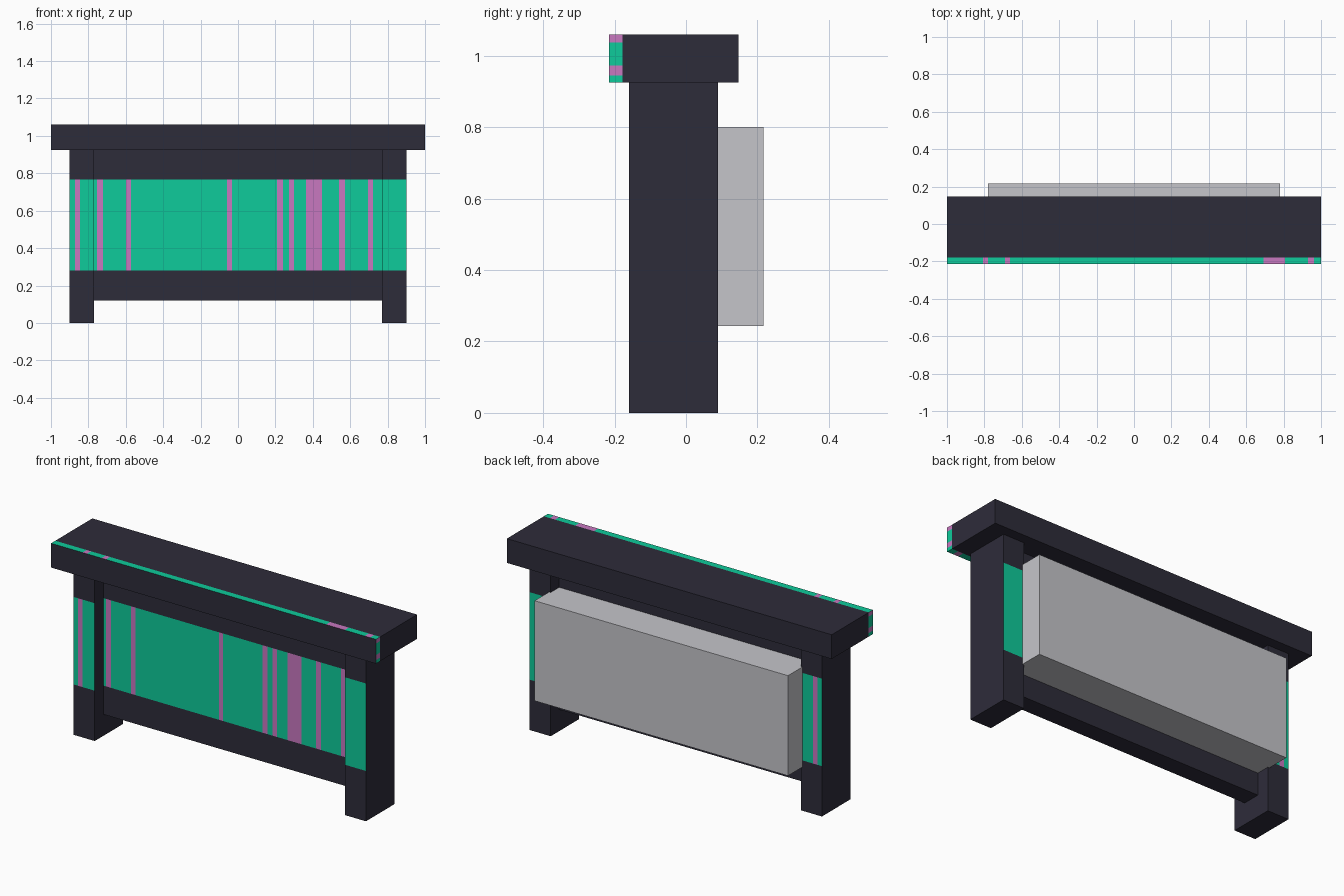
import bpy, bmesh

if "Cube" in bpy.data.objects:
    bpy.data.objects.remove(bpy.data.objects["Cube"])

def material(name, rgb):
    m = bpy.data.materials.new(name)
    m.diffuse_color = (*rgb, 1)
    m.use_nodes = True
    m.node_tree.nodes["Principled BSDF"].inputs["Base Color"].default_value = m.diffuse_color
    return m

DARK, GREEN, PINK = 0, 1, 2
PAINT = [material("dark slate", (0.027, 0.025, 0.042)),
         material("green", (0.0044, 0.597, 0.328)),
         material("pink", (0.578, 0.188, 0.527))]
GREY = [material("light grey", (0.558, 0.558, 0.591))]

def box(name, lo, hi, mats, cuts=((), (), ()), rule=None):
    """Box from corner to corner, sliced at the given x, y, z values and coloured by rule."""
    bm = bmesh.new()
    bmesh.ops.create_cube(bm, size=1)
    for v in bm.verts:
        v.co = [lo[i] if v.co[i] < 0 else hi[i] for i in range(3)]
    for axis in range(3):
        normal = [float(i == axis) for i in range(3)]
        for c in cuts[axis]:
            if lo[axis] + 1e-4 < c < hi[axis] - 1e-4:
                bmesh.ops.bisect_plane(bm, geom=bm.verts[:] + bm.edges[:] + bm.faces[:],
                                       plane_co=[n * c for n in normal], plane_no=normal)
    bm.normal_update()
    if rule:
        for f in bm.faces:
            f.material_index = rule(f.calc_center_median(), f.normal)
    me = bpy.data.meshes.new(name)
    bm.to_mesh(me)
    bm.free()
    for m in mats:
        me.materials.append(m)
    ob = bpy.data.objects.new(name, me)
    bpy.context.collection.objects.link(ob)
    return ob

def stripe(value, ranges):
    return PINK if any(a < value < b for a, b in ranges) else GREEN

def edges(ranges):
    return [e for r in ranges for e in r]

# Pink stripes on the green band (x), and on the top beam's front lip (x and z)
BAND = [(-0.872, -0.845), (-0.754, -0.722), (-0.599, -0.572), (-0.059, -0.032),
        (0.209, 0.241), (0.273, 0.299), (0.364, 0.449), (0.54, 0.572), (0.695, 0.722)]
LIP_X = [(-0.807, -0.78), (-0.69, -0.663), (0.692, 0.807), (0.93, 0.963)]
LIP_Z = [(0.945, 0.973), (1.037, 1.06)]
BAND_LO, BAND_HI, LIP_Y = 0.28, 0.767, -0.178

def band_rule(c, n):
    if abs(n.y) > 0.5 and BAND_LO < c.z < BAND_HI:
        return stripe(c.x, BAND)
    return DARK

def lip_rule(c, n):
    if c.y > LIP_Y or abs(n.y) > 0.5:
        return DARK
    return stripe(c.x, LIP_X) if abs(n.z) > 0.5 else stripe(c.z, LIP_Z)

band_cuts = (edges(BAND), (), (BAND_LO, BAND_HI))

# Legs
box("left_leg", (-0.9, -0.16, 0), (-0.77, 0.09, 0.925), PAINT, band_cuts, band_rule)
box("right_leg", (0.77, -0.16, 0), (0.9, 0.09, 0.925), PAINT, band_cuts, band_rule)
# Recessed panel between the legs
box("panel", (-0.77, -0.085, 0.12), (0.77, 0.015, 0.925), PAINT, band_cuts, band_rule)
# Overhanging top beam with painted front lip
box("top_beam", (-1, -0.215, 0.925), (1, 0.147, 1.06), PAINT,
    (edges(LIP_X), (LIP_Y,), edges(LIP_Z)), lip_rule)
# Grey box on the back
box("back_box", (-0.78, 0.015, 0.243), (0.78, 0.217, 0.8), GREY)
